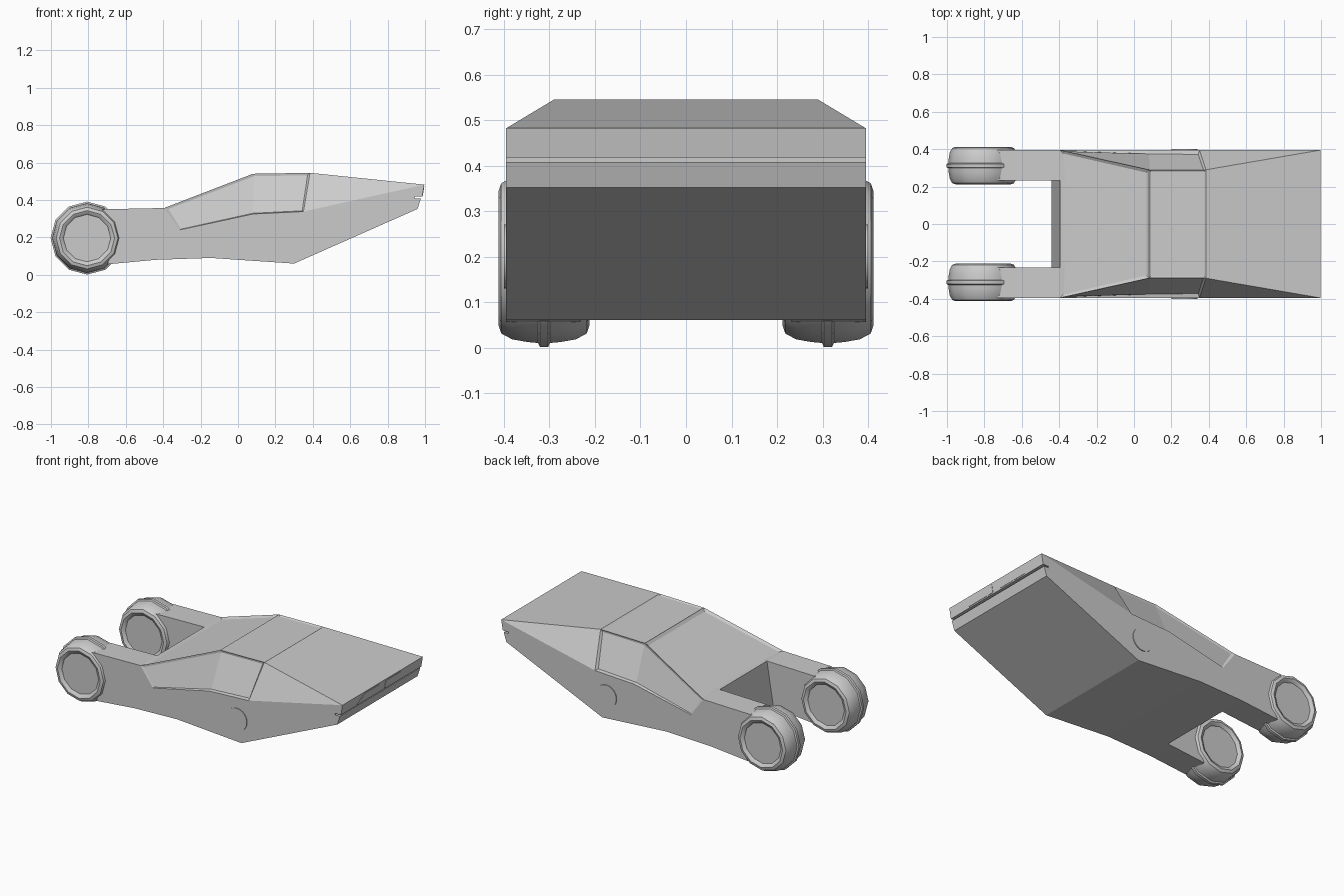
import bpy, bmesh, math
from mathutils import Matrix

if "Cube" in bpy.data.objects:
    bpy.data.objects.remove(bpy.data.objects["Cube"])


def finish(bm, name, smooth=False):
    bmesh.ops.recalc_face_normals(bm, faces=bm.faces)
    mesh = bpy.data.meshes.new(name)
    bm.to_mesh(mesh)
    bm.free()
    ob = bpy.data.objects.new(name, mesh)
    bpy.context.collection.objects.link(ob)
    if smooth:
        bpy.ops.object.select_all(action='DESELECT')
        bpy.context.view_layer.objects.active = ob
        ob.select_set(True)
        bpy.ops.object.shade_smooth_by_angle(angle=math.radians(40))
    return ob


# Body: named points of one half, mirrored across y
W, I = 0.395, 0.232
pts = {
    'A': (-0.395, W, 0.357), 'Ai': (-0.395, I, 0.357),
    # arm tip, buried in the wheel
    'a1': (-0.73, W, 0.35), 'a2': (-0.68, W, 0.30), 'a3': (-0.665, W, 0.2),
    'a4': (-0.68, W, 0.10), 'a5': (-0.70, W, 0.056),
    'i1': (-0.73, I, 0.35), 'i2': (-0.68, I, 0.30), 'i3': (-0.665, I, 0.2),
    'i4': (-0.68, I, 0.10), 'i5': (-0.70, I, 0.056),
    # belly
    'B': (-0.44, W, 0.08), 'Bi': (-0.44, I, 0.08),
    'C': (-0.145, W, 0.09), 'K': (0.30, W, 0.06),
    # tail with slot
    't1': (0.96, W, 0.352), 't2': (0.978, W, 0.408), 't3': (0.945, W, 0.408),
    't4': (0.945, W, 0.418), 't5': (0.985, W, 0.418), 'T': (0.996, W, 0.482),
    # roof corners and window sill
    'R': (0.08, 0.29, 0.54), 'S': (0.385, 0.29, 0.545),
    'w1': (-0.31, W, 0.24), 'w2': (0.08, W, 0.325), 'w3': (0.35, W, 0.338),
    # recessed glass
    'Ag': (-0.372, 0.388, 0.352), 'Rg': (0.085, 0.288, 0.527), 'Sg': (0.372, 0.288, 0.532),
    'g1': (-0.305, 0.388, 0.244), 'g2': (0.08, 0.375, 0.329), 'g3': (0.343, 0.372, 0.342),
}
side_faces = [
    'A a1 a2 a3 a4 a5 B C K t1 t2 t3 t4 t5 T w3 w2 w1',   # outer side
    'Ai i1 i2 i3 i4 i5 Bi',                               # inner arm side
    'A a1 i1 Ai', 'a1 a2 i2 i1', 'a2 a3 i3 i2', 'a3 a4 i4 i3', 'a4 a5 i5 i4', 'a5 B Bi i5',
    'w3 T S',                                             # rear quarter
    'Ag g1 g2 Rg', 'Rg g2 g3 Sg',                         # side glass
    'A w1 g1 Ag', 'w1 w2 g2 g1', 'w2 w3 g3 g2', 'w3 S Sg g3', 'S R Rg Sg', 'R A Ag Rg',
]
bm = bmesh.new()
v = {(n, s): bm.verts.new((x, y * s, z)) for n, (x, y, z) in pts.items() for s in (1, -1)}
for f in side_faces:
    for s in (1, -1):
        bm.faces.new([v[n, s] for n in f.split()])


def across(chain):
    names = chain.split()
    return bm.faces.new([v[n, 1] for n in names] + [v[n, -1] for n in reversed(names)])


windscreen = across('R A Ai')
roof = across('R S')
for c in ('S T', 'T t5', 't5 t4', 't4 t3', 't3 t2', 't2 t1', 't1 K', 'K C', 'C B Bi', 'Bi Ai'):
    across(c)
bmesh.ops.recalc_face_normals(bm, faces=bm.faces)
bmesh.ops.inset_individual(bm, faces=[windscreen], thickness=0.024, depth=-0.01)
bmesh.ops.inset_individual(bm, faces=[roof], thickness=0.014, depth=-0.006)
finish(bm, 'body')

# Tail lamps: trapezoid panels following the tail slope
for s in (1, -1):
    bm = bmesh.new()
    outline = [(0.032, 0.473), (0.175, 0.473), (0.24, 0.425), (0.032, 0.425)]
    rings = [[bm.verts.new((0.996 - (0.482 - z) * 0.172 + d, s * y, z)) for y, z in outline]
             for d in (-0.008, 0.002)]
    for r in rings:
        bm.faces.new(r)
    for i in range(4):
        j = (i + 1) % 4
        bm.faces.new([rings[0][i], rings[0][j], rings[1][j], rings[1][i]])
    finish(bm, 'tail_lamp')

# Front wheels: twelve-sided tyre with centre ridge, plus hub disc
half = [(0.12, 0.075), (0.13, 0.092), (0.147, 0.1), (0.165, 0.094), (0.178, 0.07),
        (0.184, 0.035), (0.186, 0.013), (0.195, 0.009)]
profile = half + [(r, -y) for r, y in reversed(half)]
N = 12
for s in (1, -1):
    cx, cy, cz = -0.807, 0.312 * s, 0.196
    bm = bmesh.new()
    rings = [[bm.verts.new((cx + r * math.cos(k * math.tau / N), cy + y,
                            cz + r * math.sin(k * math.tau / N))) for r, y in profile]
             for k in range(N)]
    M = len(profile)
    for k in range(N):
        a, b = rings[k], rings[(k + 1) % N]
        for i in range(M):
            j = (i + 1) % M
            bm.faces.new([a[i], a[j], b[j], b[i]])
    finish(bm, 'tyre', True)
    bm = bmesh.new()
    bmesh.ops.create_cone(bm, cap_ends=True, segments=32, radius1=0.132, radius2=0.132, depth=0.172,
                          matrix=Matrix.Translation((cx, cy, cz)) @ Matrix.Rotation(math.pi / 2, 4, 'X'))
    finish(bm, 'wheel_hub', True)

    # Rear wheel cover set almost flush in the side
    bm = bmesh.new()
    bmesh.ops.create_cone(bm, cap_ends=True, segments=32, radius1=0.07, radius2=0.07, depth=0.05,
                          matrix=Matrix.Translation((0.27, 0.375 * s, 0.2)) @ Matrix.Rotation(math.pi / 2, 4, 'X'))
    finish(bm, 'rear_wheel_cover', True)
